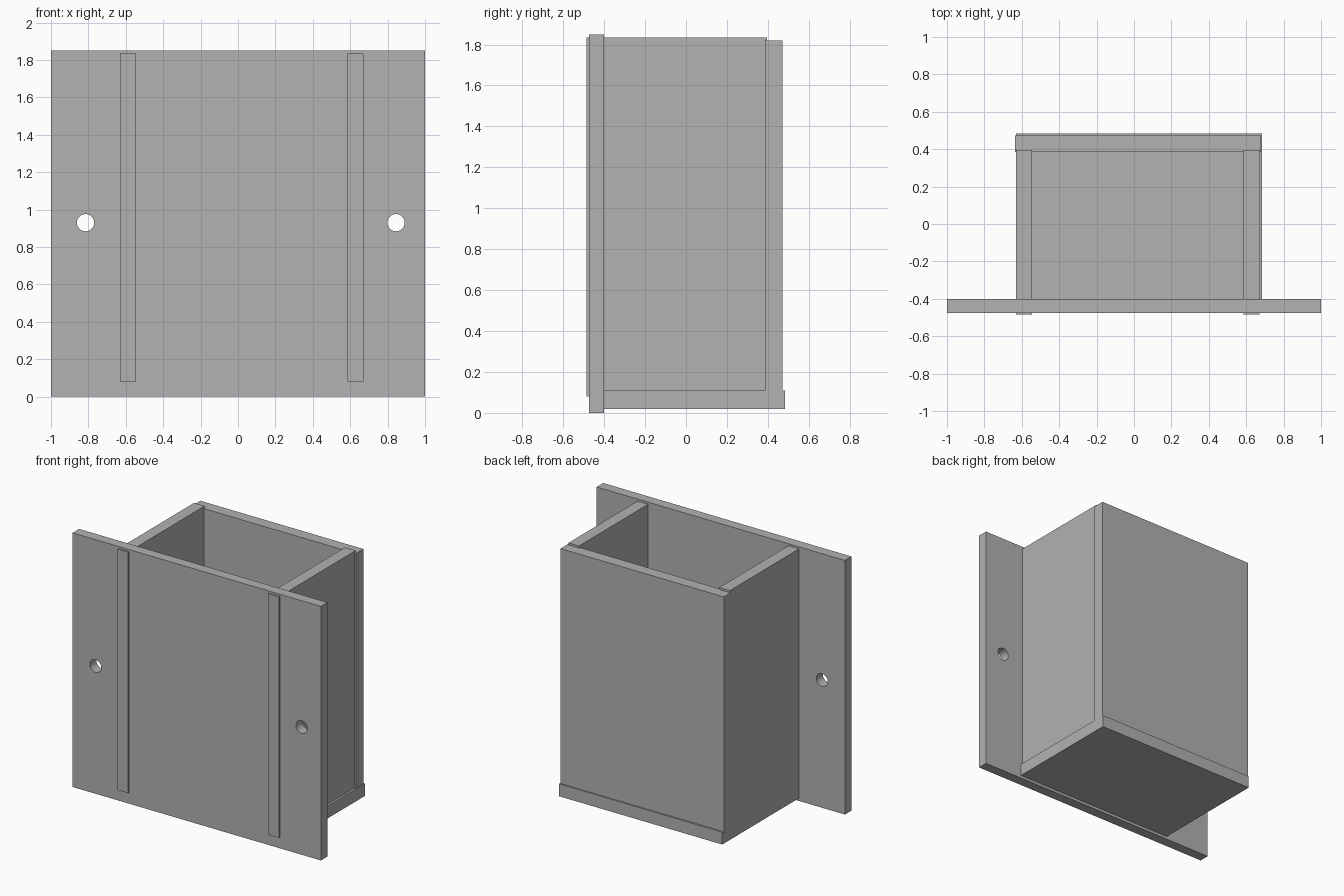
import bpy
import math

default = bpy.data.objects.get("Cube")
if default:
    bpy.data.objects.remove(default, do_unlink=True)

# Single material
grey = bpy.data.materials.new("plain_grey")
grey.use_nodes = True
colour = (0.445, 0.445, 0.445, 1)
grey.diffuse_color = colour
grey.node_tree.nodes["Principled BSDF"].inputs["Base Color"].default_value = colour


def board(name, xs, ys, zs):
    """Flat board spanning the given ranges."""
    spans = (xs, ys, zs)
    bpy.ops.mesh.primitive_cube_add(size=1, location=[sum(s) / 2 for s in spans])
    obj = bpy.context.object
    obj.name = name
    obj.scale = [s[1] - s[0] for s in spans]
    bpy.ops.object.transform_apply(location=False, rotation=False, scale=True)
    obj.data.materials.append(grey)
    return obj


# Mounting plate
plate = board("front_plate", (-1, 1), (-0.475, -0.4), (0, 1.85))

# Side walls, tenoned through the plate
board("right_wall", (-0.63, -0.545), (-0.485, 0.395), (0.08, 1.835))
board("left_wall", (0.585, 0.67), (-0.485, 0.395), (0.08, 1.835))

# Back wall and floor
board("back_wall", (-0.635, 0.68), (0.385, 0.472), (0.105, 1.82))
board("floor", (-0.63, 0.685), (-0.402, 0.483), (0.02, 0.11))

# Screw holes through the plate
for side, x in (("right", -0.815), ("left", 0.845)):
    bpy.ops.mesh.primitive_cylinder_add(vertices=48, radius=0.046, depth=0.4,
                                        location=(x, -0.44, 0.93),
                                        rotation=(math.pi / 2, 0, 0))
    cutter = bpy.context.object
    cutter.name = side + "_hole_cutter"
    cutter.data.materials.append(grey)
    cutter.hide_render = True
    cutter.hide_viewport = True
    cut = plate.modifiers.new(side + "_hole", 'BOOLEAN')
    cut.operation = 'DIFFERENCE'
    cut.solver = 'EXACT'
    cut.object = cutter
